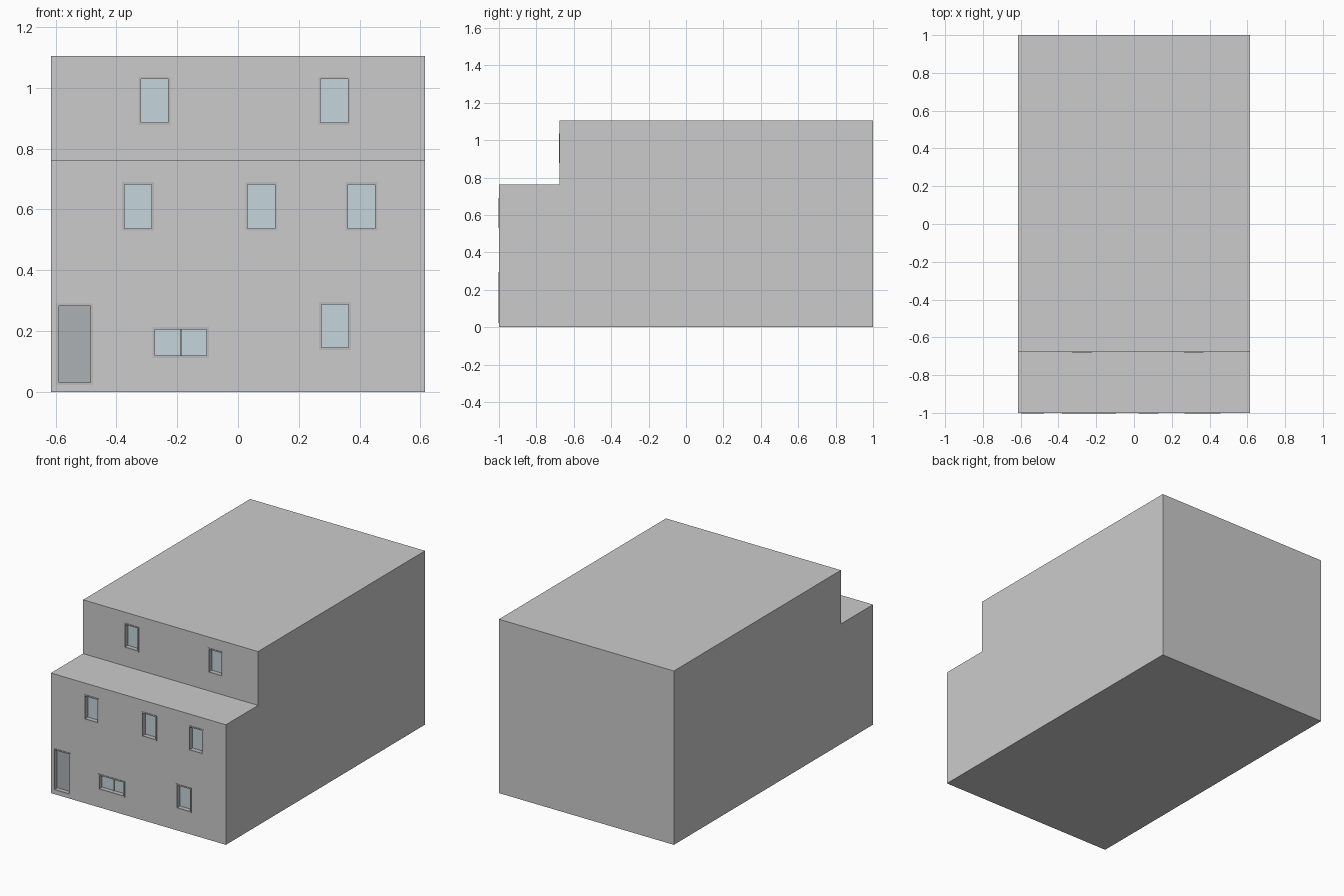
import bpy, bmesh
from mathutils import Matrix, Vector

if "Cube" in bpy.data.objects:
    bpy.data.objects.remove(bpy.data.objects["Cube"])

W = 0.615          # half width
BACK = 1.0
FRONT = -1.0       # lower facade
STEP = -0.677      # set-back upper facade
SLAB = 0.018
DEPTH = 0.032      # opening recess
LIP = 0.003        # frame projection
FR = 0.008         # frame thickness


def material(name, rgb):
    m = bpy.data.materials.new(name)
    m.diffuse_color = (*rgb, 1)
    m.use_nodes = True
    m.node_tree.nodes["Principled BSDF"].inputs["Base Color"].default_value = m.diffuse_color
    return m


glass_mat = material("glass", (0.56, 0.66, 0.72))
door_mat = material("door_grey", (0.42, 0.44, 0.46))
frame_mat = material("frame_grey", (0.5, 0.5, 0.5))
slab_mat = material("slab_grey", (0.68, 0.69, 0.70))


def boxes(name, specs, mat=None):
    """One object from boxes given as (x0, x1, y0, y1, z0, z1)."""
    bm = bmesh.new()
    for x0, x1, y0, y1, z0, z1 in specs:
        centre = Vector(((x0 + x1) / 2, (y0 + y1) / 2, (z0 + z1) / 2))
        size = (x1 - x0, y1 - y0, z1 - z0, 1)
        bmesh.ops.create_cube(bm, size=1, matrix=Matrix.Translation(centre) @ Matrix.Diagonal(size))
    me = bpy.data.meshes.new(name)
    bm.to_mesh(me)
    bm.free()
    ob = bpy.data.objects.new(name, me)
    bpy.context.collection.objects.link(ob)
    if mat:
        me.materials.append(mat)
    return ob


def fit_opening(name, y, o, panel_mat, mullion=False):
    """Projecting frame lining an opening, with a recessed panel."""
    x0, x1, z0, z1 = o
    a, b = y - LIP, y + DEPTH
    bars = [(x0, x0 + FR, a, b, z0, z1), (x1 - FR, x1, a, b, z0, z1),
            (x0 + FR, x1 - FR, a, b, z0, z0 + FR), (x0 + FR, x1 - FR, a, b, z1 - FR, z1)]
    if mullion:
        c = (x0 + x1) / 2
        bars.append((c - FR / 3, c + FR / 3, b - 0.012, b, z0 + FR, z1 - FR))
    boxes(name + "_frame", bars, frame_mat)
    boxes(name + "_panel", [(x0 + FR, x1 - FR, b - 0.006, b, z0 + FR, z1 - FR)], panel_mat)


# Openings per storey: kind, (x0, x1, z0, z1)
ground = [("door", (-0.597, -0.477, 0.023, 0.290)),
          ("wide_window", (-0.281, -0.096, 0.112, 0.213)),
          ("window", (0.267, 0.372, 0.138, 0.296))]
first = [("window", (x, x + 0.105, 0.530, 0.690)) for x in (-0.381, 0.024, 0.353)]
second = [("window", (x, x + 0.105, 0.877, 1.036)) for x in (-0.327, 0.264)]

# Storeys: name, facade y, wall bottom, wall top, openings
storeys = [("ground", FRONT, SLAB, 0.400, ground),
           ("first", FRONT, 0.400 + SLAB, 0.745, first),
           ("second", STEP, 0.763, 1.105 - SLAB, second)]

for name, y, z0, z1, openings in storeys:
    # walls with recesses cut in the facade
    walls = boxes(name + "_floor_walls", [(-W, W, y, BACK, z0, z1)])
    cutter = boxes(name + "_cutter", [(o[0], o[1], y - 0.1, y + DEPTH, o[2], o[3]) for _, o in openings])
    cutter.hide_render = True
    cutter.hide_viewport = True
    cut = walls.modifiers.new("openings", "BOOLEAN")
    cut.operation = "DIFFERENCE"
    cut.solver = "EXACT"
    cut.object = cutter
    # windows and door
    for i, (kind, o) in enumerate(openings):
        fit_opening(f"{name}_{kind}_{i}", y, o,
                    door_mat if kind == "door" else glass_mat, kind == "wide_window")

# Floor slabs seen as thin bands, with roofs above
boxes("base_slab", [(-W, W, FRONT, BACK, 0, SLAB)], slab_mat)
boxes("first_floor_slab", [(-W, W, FRONT, BACK, 0.400, 0.400 + SLAB)], slab_mat)
boxes("terrace_slab", [(-W, W, FRONT, BACK, 0.745, 0.763)], slab_mat)
boxes("roof_slab", [(-W, W, STEP, BACK, 1.105 - SLAB, 1.105)], slab_mat)
